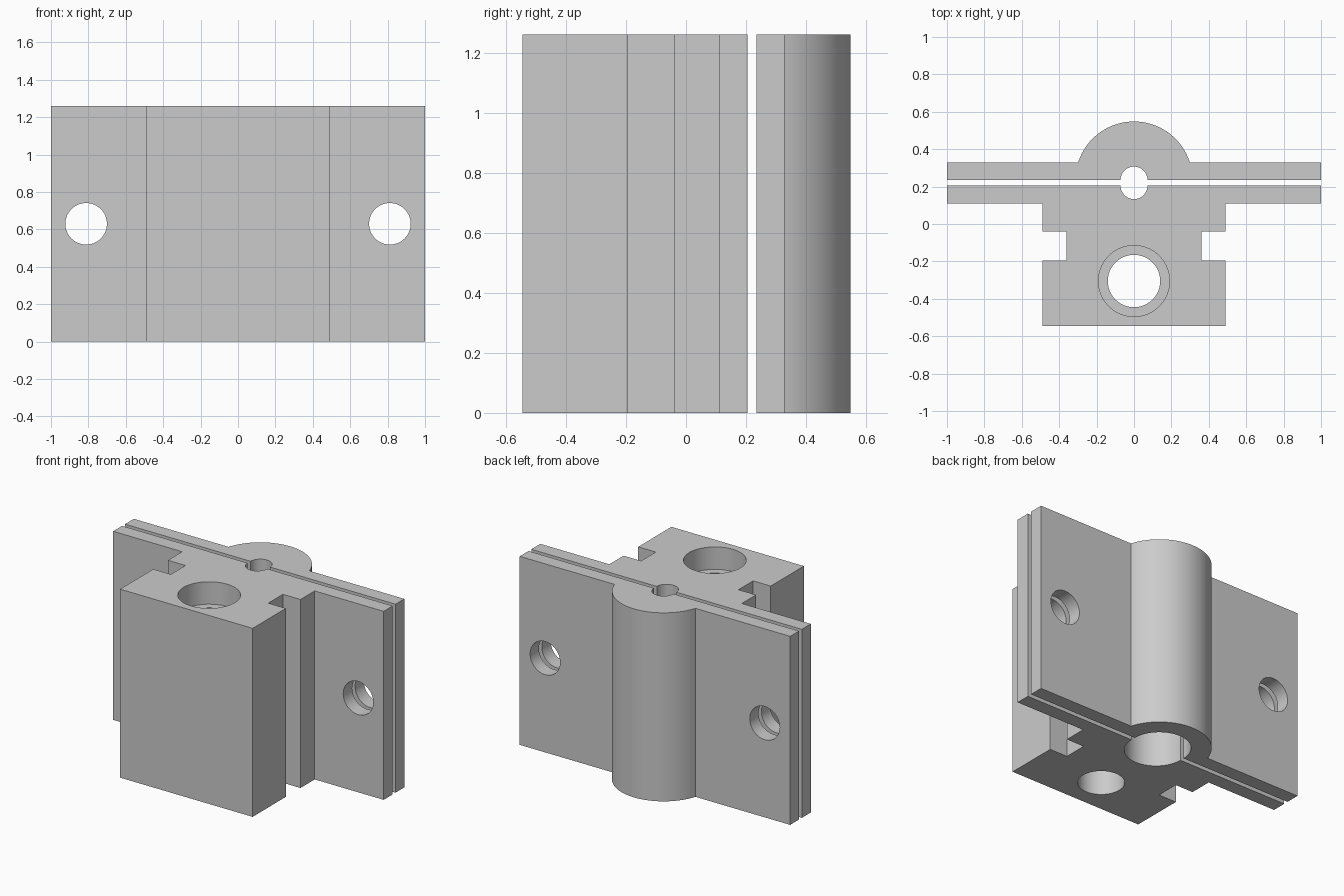
import bpy, bmesh, math
from mathutils import Matrix, Vector

cube = bpy.data.objects.get("Cube")
if cube:
    bpy.data.objects.remove(cube, do_unlink=True)

H = 1.26            # height of the extrusion
FRONT_FACE = 0.205  # mating face of the front body
BACK_FACE = 0.235   # mating face of the back clamp

GREY = (0.6, 0.6, 0.6, 1)
grey = bpy.data.materials.new("plain grey")
grey.use_nodes = True
grey.diffuse_color = GREY
grey.node_tree.nodes["Principled BSDF"].inputs["Base Color"].default_value = GREY


def add_object(name, bm):
    bmesh.ops.recalc_face_normals(bm, faces=bm.faces)
    mesh = bpy.data.meshes.new(name)
    bm.to_mesh(mesh)
    bm.free()
    mesh.materials.append(grey)
    obj = bpy.data.objects.new(name, mesh)
    bpy.context.collection.objects.link(obj)
    return obj


def extrude_profile(name, half):
    """Mirror a right-hand outline across x = 0 and extrude it upwards."""
    outline = half + [(-x, y) for x, y in reversed(half) if x > 1e-6]
    bm = bmesh.new()
    face = bm.faces.new([bm.verts.new((x, y, 0)) for x, y in outline])
    grown = bmesh.ops.extrude_face_region(bm, geom=[face])["geom"]
    verts = [g for g in grown if isinstance(g, bmesh.types.BMVert)]
    bmesh.ops.translate(bm, vec=(0, 0, H), verts=verts)
    return add_object(name, bm)


def drill(target, radius, start, end):
    """Cut a round hole along the line from start to end."""
    a, b = Vector(start), Vector(end)
    turn = (b - a).to_track_quat("Z", "Y").to_matrix().to_4x4()
    bm = bmesh.new()
    bmesh.ops.create_cone(bm, cap_ends=True, segments=64, radius1=radius,
                          radius2=radius, depth=(b - a).length,
                          matrix=Matrix.Translation((a + b) / 2) @ turn)
    cutter = add_object("hole_cutter", bm)
    cutter.hide_render = True
    mod = target.modifiers.new("hole", "BOOLEAN")
    mod.operation = "DIFFERENCE"
    mod.solver = "EXACT"
    mod.object = cutter
    bpy.context.view_layer.objects.active = target
    bpy.ops.object.modifier_apply(modifier=mod.name)
    bpy.data.objects.remove(cutter, do_unlink=True)


# Front body: slotted block with side flanges
body = extrude_profile("front_body", [
    (0.49, -0.545), (0.49, -0.195), (0.36, -0.195), (0.36, -0.04),
    (0.49, -0.04), (0.49, 0.11), (1, 0.11), (1, FRONT_FACE)])

# Back clamp: flat flanges with a round boss
BOSS = 0.313
start = math.asin((0.328 - BACK_FACE) / BOSS)
arc = [start + (math.pi / 2 - start) * i / 24 for i in range(25)]
clamp = extrude_profile("back_clamp", [(1, BACK_FACE), (1, 0.328)] + [
    (BOSS * math.cos(t), BACK_FACE + BOSS * math.sin(t)) for t in arc])

# Split centre bore (wide below, narrow above) and flange screw holes
for part, y in ((body, FRONT_FACE), (clamp, BACK_FACE)):
    drill(part, 0.072, (0, y, -0.1), (0, y, H + 0.1))
    drill(part, 0.19, (0, y, -0.1), (0, y, 0.63))
    for side in (-1, 1):
        drill(part, 0.111, (side * 0.812, y - 0.2, 0.63), (side * 0.812, y + 0.2, 0.63))

# Counterbored hole through the block
drill(body, 0.14, (0, -0.305, -0.1), (0, -0.305, H + 0.1))
drill(body, 0.19, (0, -0.305, H - 0.15), (0, -0.305, H + 0.1))

# Smooth the round walls and keep the machined edges crisp
for part in (body, clamp):
    bpy.ops.object.select_all(action="DESELECT")
    part.select_set(True)
    bpy.context.view_layer.objects.active = part
    bpy.ops.object.shade_smooth_by_angle(angle=math.radians(30))
